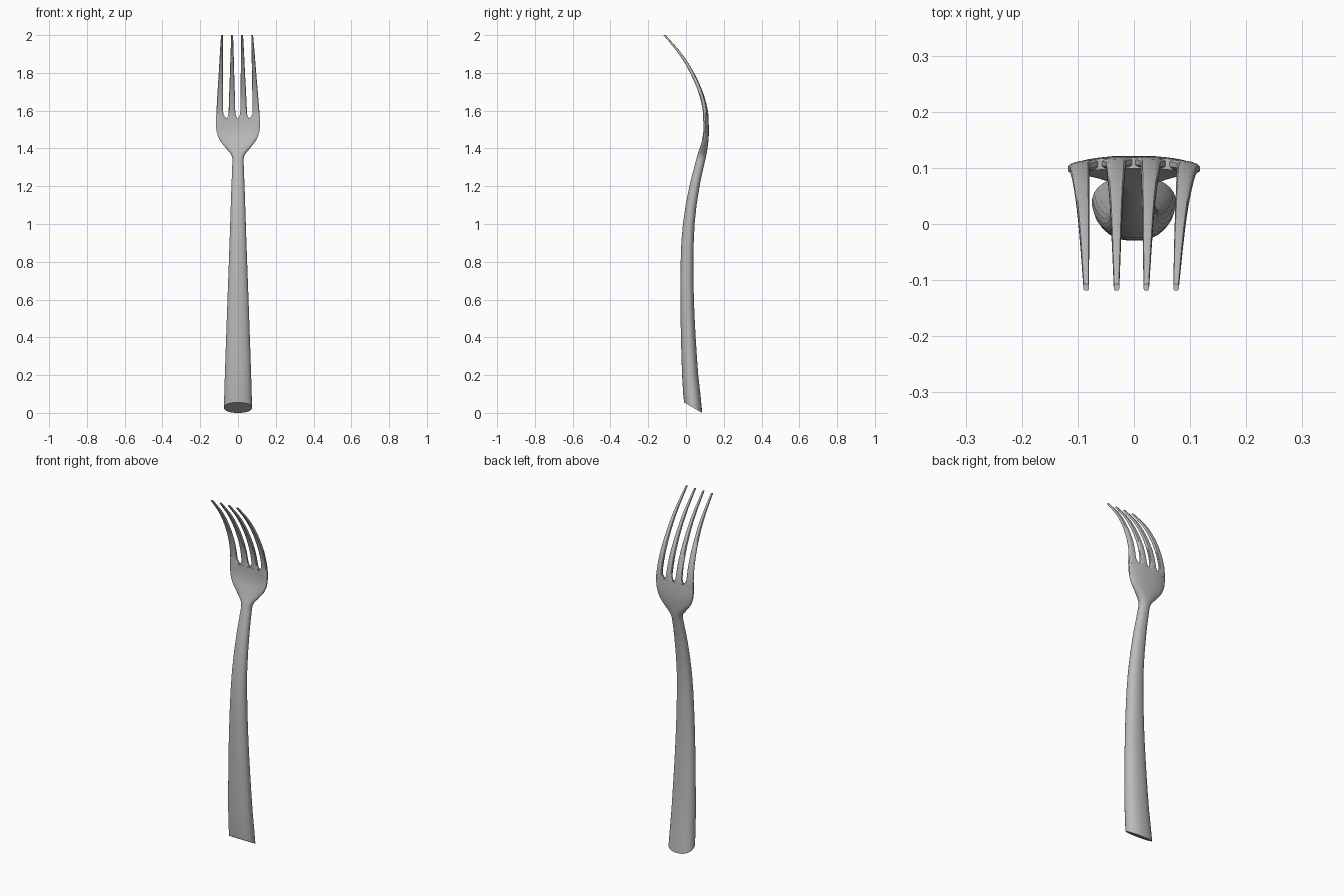
import bpy, bmesh
from math import sin, cos, pi, copysign

old = bpy.data.objects.get("Cube")
if old:
    bpy.data.objects.remove(old)

steel = bpy.data.materials.new("brushed steel")
steel.use_nodes = True
colour = (0.5, 0.5, 0.5, 1)
steel.diffuse_color = colour
steel.node_tree.nodes["Principled BSDF"].inputs["Base Color"].default_value = colour


def sample(keys, z):
    """Smooth Hermite interpolation of rows (z, a, b, ...) at height z."""
    n = len(keys)
    z = min(max(z, keys[0][0]), keys[-1][0])
    i = max(j for j in range(n - 1) if keys[j][0] <= z)
    p, q = keys[i], keys[i + 1]
    before, after = keys[max(i - 1, 0)], keys[min(i + 2, n - 1)]
    h = q[0] - p[0]
    t = (z - p[0]) / h
    out = []
    for c in range(1, len(p)):
        m0 = (q[c] - before[c]) / (q[0] - before[0]) * h
        m1 = (after[c] - p[c]) / (after[0] - p[0]) * h
        out.append((2*t**3 - 3*t*t + 1) * p[c] + (t**3 - 2*t*t + t) * m0
                   + (3*t*t - 2*t**3) * q[c] + (t**3 - t*t) * m1)
    return out


def ring(cx, cy, z, hw, hd, power, sides, dish=0.0):
    """Rounded section; dish bends its sides forward."""
    pts = []
    for k in range(sides):
        a = 2 * pi * (k + 0.5) / sides
        x = cx + hw * copysign(abs(cos(a)) ** (2 / power), cos(a))
        y = cy + hd * copysign(abs(sin(a)) ** (2 / power), sin(a))
        pts.append((x, y - dish * x * x, z))
    return pts


def loft(name, rings):
    bm = bmesh.new()
    loops = [[bm.verts.new(p) for p in r] for r in rings]
    n = len(loops[0])
    for a, b in zip(loops, loops[1:]):
        for k in range(n):
            bm.faces.new((a[k], a[(k + 1) % n], b[(k + 1) % n], b[k]))
    bm.faces.new(loops[0][::-1])
    bm.faces.new(loops[-1])
    bmesh.ops.recalc_face_normals(bm, faces=bm.faces)
    mesh = bpy.data.meshes.new(name)
    bm.to_mesh(mesh)
    bm.free()
    mesh.materials.append(steel)
    obj = bpy.data.objects.new(name, mesh)
    bpy.context.collection.objects.link(obj)
    bpy.ops.object.select_all(action="DESELECT")
    obj.select_set(True)
    bpy.context.view_layer.objects.active = obj
    bpy.ops.object.shade_smooth_by_angle(angle=pi / 5)
    return obj


# Handle, neck and bowl: z, centre y, half width, half depth, squareness
body = [
    (0.03, 0.038, 0.075, 0.048, 2.2),
    (0.20, 0.022, 0.070, 0.043, 2.2),
    (0.60, 0.006, 0.056, 0.036, 2.2),
    (0.90, 0.008, 0.045, 0.033, 2.2),
    (1.05, 0.020, 0.040, 0.030, 2.2),
    (1.20, 0.045, 0.035, 0.027, 2.2),
    (1.30, 0.068, 0.031, 0.025, 2.2),
    (1.36, 0.083, 0.033, 0.024, 2.3),
    (1.40, 0.093, 0.063, 0.021, 2.6),
    (1.44, 0.102, 0.094, 0.017, 3.0),
    (1.48, 0.109, 0.111, 0.013, 3.4),
    (1.52, 0.111, 0.117, 0.011, 3.8),
    (1.56, 0.110, 0.117, 0.010, 4.0),
]
heights = [0.03, 0.10] + [0.2 + 0.1 * i for i in range(11)]
heights += [1.23 + 0.015 * i for i in range(23)]
rings = []
for z in heights:
    cy, hw, hd, power = sample(body, z)
    dish = max(0, min(1, (z - 1.36) / 0.1)) * 0.9
    rings.append(ring(0, cy, z, hw, hd, power, 28, dish))
# Slanted cut at the butt end
rings[0] = [(x, y, 0.03 - 0.58 * (y - 0.038)) for x, y, z in rings[0]]
low = min(p[2] for p in rings[0])
rings[0] = [(x, y, z - low) for x, y, z in rings[0]]
loft("handle_and_bowl", rings)

# Tines: z, centre y, half depth, half width
tine = [
    (1.545, 0.110, 0.010, 0.0300),
    (1.562, 0.110, 0.010, 0.0270),
    (1.580, 0.109, 0.010, 0.0195),
    (1.620, 0.103, 0.010, 0.0175),
    (1.700, 0.079, 0.010, 0.0150),
    (1.800, 0.033, 0.010, 0.0115),
    (1.900, -0.029, 0.009, 0.0085),
    (2.000, -0.113, 0.006, 0.0050),
]
tine_heights = [1.545 + 0.0088 * i for i in range(5)] + [1.6 + 0.04 * i for i in range(11)]
for name, side, base, mid, tip in (
        ("outer_right", -1, 0.087, 0.097, 0.085), ("inner_right", -1, 0.029, 0.032, 0.031),
        ("inner_left", 1, 0.029, 0.030, 0.022), ("outer_left", 1, 0.087, 0.096, 0.075)):
    spine = [(1.545, base), (1.585, mid), (2.0, tip)]
    rings = []
    for z in tine_heights:
        cy, hd, hw = sample(tine, z)
        lo, hi = (spine[0], spine[1]) if z < spine[1][0] else (spine[1], spine[2])
        t = (z - lo[0]) / (hi[0] - lo[0])
        cx = side * (lo[1] + (hi[1] - lo[1]) * t)
        dish = 0.9 * max(0, 1 - (z - 1.545) / 0.3)
        rings.append(ring(cx, cy, z, hw, hd, 3.2, 12, dish))
    loft(name + "_tine", rings)
